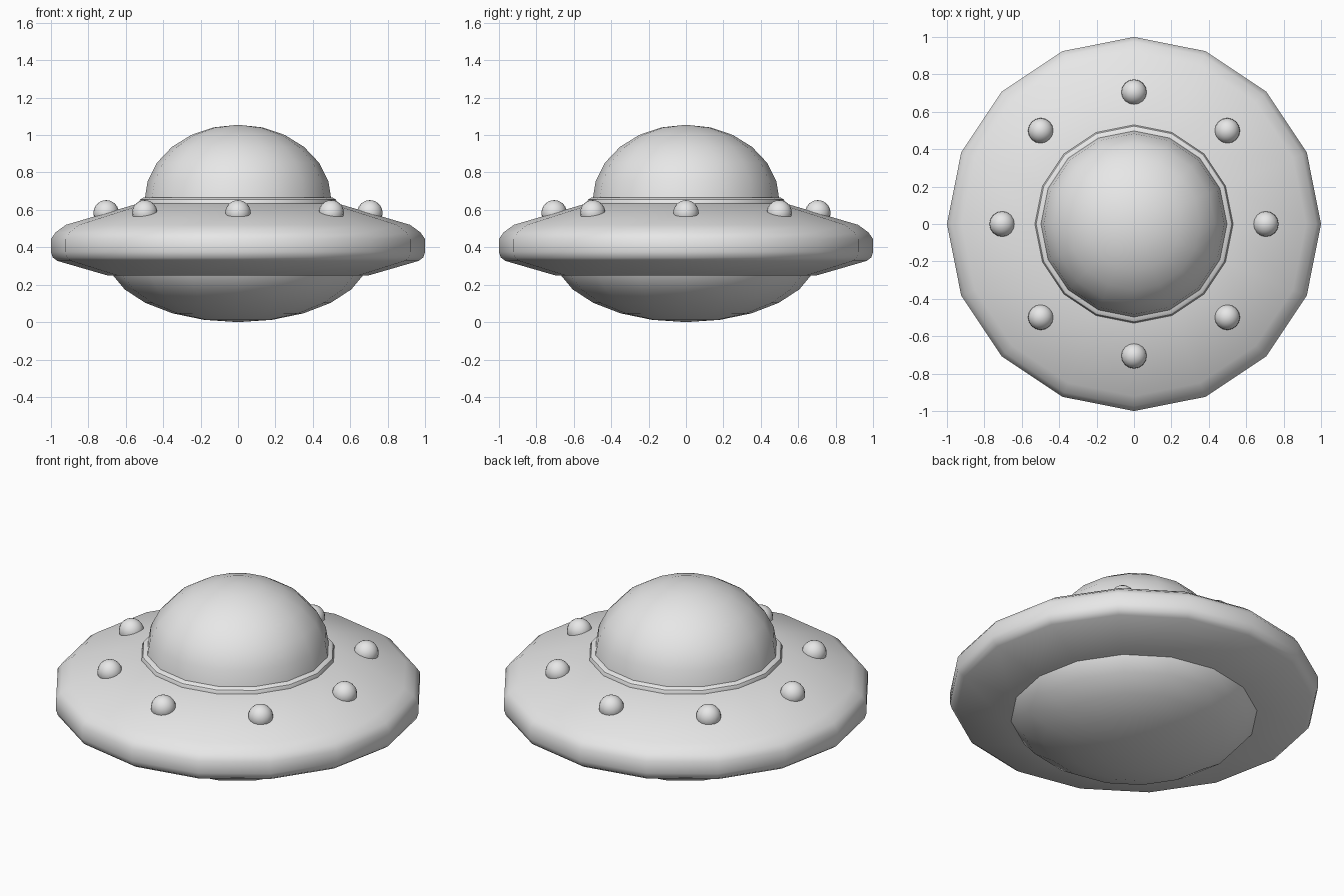
import bpy, bmesh
from math import sin, cos, pi, radians

cube = bpy.data.objects.get("Cube")
if cube:
    bpy.data.objects.remove(cube, do_unlink=True)

SIDES = 16

# One plain grey for the whole craft
grey = bpy.data.materials.new("light grey")
grey.use_nodes = True
grey.diffuse_color = (0.8, 0.8, 0.8, 1)
grey.node_tree.nodes["Principled BSDF"].inputs["Base Color"].default_value = (0.8, 0.8, 0.8, 1)


def finish(name, bm, angle=60):
    """Turn a bmesh into a smooth-shaded grey object."""
    bmesh.ops.recalc_face_normals(bm, faces=bm.faces)
    mesh = bpy.data.meshes.new(name)
    bm.to_mesh(mesh)
    bm.free()
    mesh.materials.append(grey)
    obj = bpy.data.objects.new(name, mesh)
    bpy.context.collection.objects.link(obj)
    bpy.ops.object.select_all(action='DESELECT')
    obj.select_set(True)
    bpy.context.view_layer.objects.active = obj
    bpy.ops.object.shade_smooth_by_angle(angle=radians(angle))
    return obj


def lathe(name, profile, angle=60):
    """Revolve (radius, height) points around z; ends on the axis are welded."""
    bm = bmesh.new()
    verts = [bm.verts.new((r, 0, z)) for r, z in profile]
    edges = [bm.edges.new(pair) for pair in zip(verts, verts[1:])]
    bmesh.ops.spin(bm, geom=verts + edges, cent=(0, 0, 0), axis=(0, 0, 1),
                   angle=2 * pi, steps=SIDES, use_duplicate=False)
    bmesh.ops.remove_doubles(bm, verts=bm.verts, dist=0.0005)
    return finish(name, bm, angle)


def quarter_arc(radius, height, base, steps=6):
    """Quarter ellipse from the rim to the axis; negative height hangs down."""
    angles = [i * pi / 2 / steps for i in range(steps + 1)]
    return [(radius * cos(a), base + height * sin(a)) for a in angles]


# Saucer body with a bevelled rim
lathe("saucer_body", [(0, 0.25), (0.70, 0.25), (0.965, 0.327), (0.99, 0.345), (1.0, 0.375),
                      (1.0, 0.445), (0.975, 0.48), (0.92, 0.52), (0.53, 0.635), (0, 0.635)])

# Rounded belly below and cockpit dome above
lathe("belly", quarter_arc(0.70, -0.35, 0.35))
lathe("dome", quarter_arc(0.50, 0.405, 0.65))

# Narrow collar around the dome
lathe("dome_collar", [(0.53, 0.61), (0.53, 0.638), (0.523, 0.655), (0.507, 0.665), (0.46, 0.665)], 35)

# Eight round lamps on the upper deck
for i in range(8):
    a = i * pi / 4
    bm = bmesh.new()
    bmesh.ops.create_uvsphere(bm, u_segments=SIDES, v_segments=12, radius=0.068)
    lamp = finish(f"lamp_{i + 1}", bm)
    lamp.location = (0.705 * cos(a), 0.705 * sin(a), 0.584)
